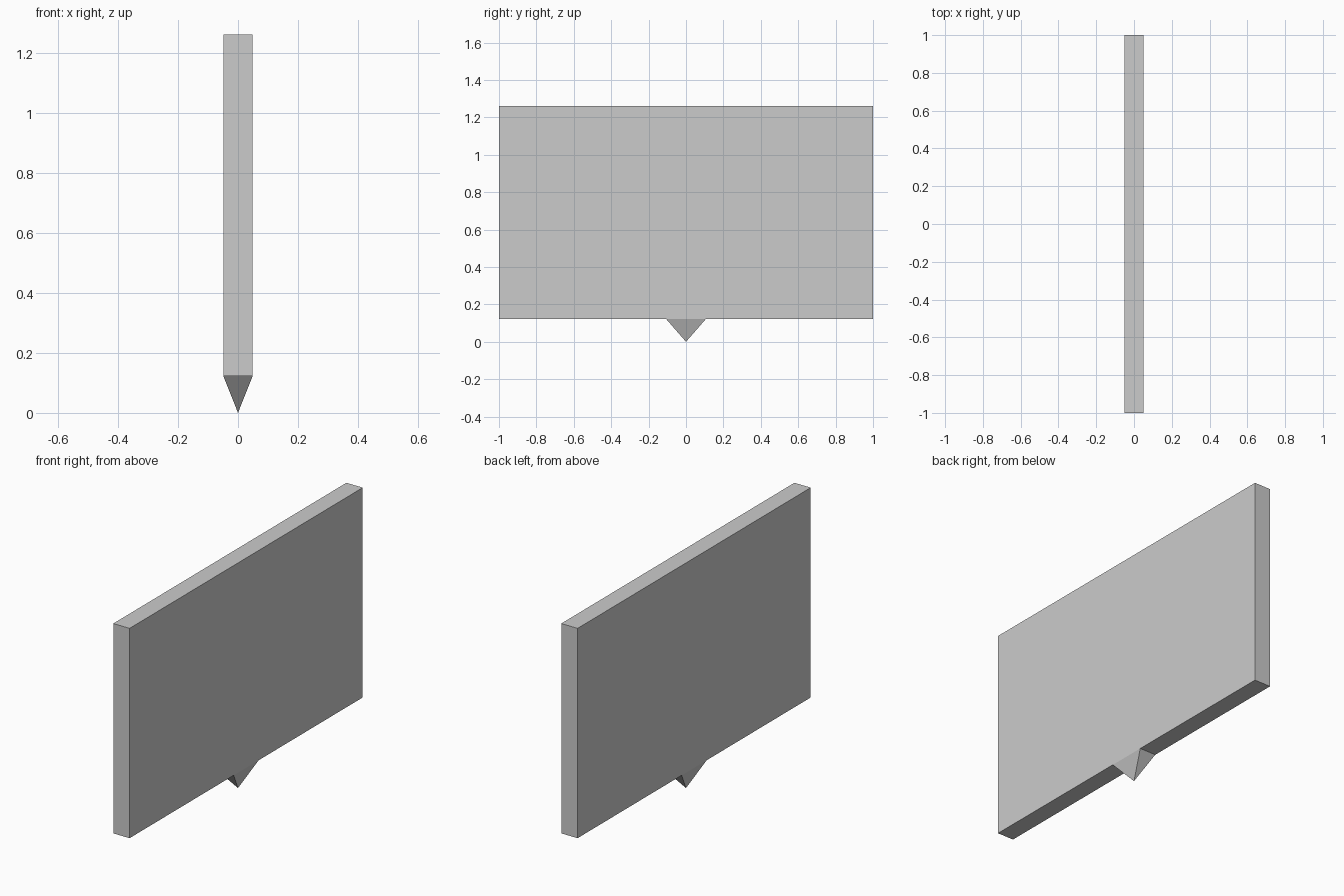
import bpy, bmesh

if "Cube" in bpy.data.objects:
    bpy.data.objects.remove(bpy.data.objects["Cube"])

HALF_T, HALF_W = 0.049, 1.0      # panel half thickness and half width
BOTTOM, TOP = 0.123, 1.262
POINTER = 0.107                  # pointer half width

bm = bmesh.new()

# Panel: side outline, with points where the pointer meets the lower edge
outline = [(-HALF_W, BOTTOM), (-POINTER, BOTTOM), (POINTER, BOTTOM),
           (HALF_W, BOTTOM), (HALF_W, TOP), (-HALF_W, TOP)]
side = bm.faces.new([bm.verts.new((-HALF_T, y, z)) for y, z in outline])
result = bmesh.ops.extrude_face_region(bm, geom=[side], use_keep_orig=True)
new_verts = [v for v in result["geom"] if isinstance(v, bmesh.types.BMVert)]
bmesh.ops.translate(bm, verts=new_verts, vec=(2 * HALF_T, 0, 0))

# Pointer: the middle of the lower edge is drawn down to a single tip
base = min(bm.faces, key=lambda f: (round(f.calc_center_median().z, 4),
                                    abs(f.calc_center_median().y)))
bmesh.ops.poke(bm, faces=[base])
tip = min(bm.verts, key=lambda v: abs(v.co.x) + abs(v.co.y))
tip.co = (0, 0, 0)

bmesh.ops.recalc_face_normals(bm, faces=bm.faces[:])
mesh = bpy.data.meshes.new("sign_panel")
bm.to_mesh(mesh)
bm.free()
panel = bpy.data.objects.new("sign_panel", mesh)
bpy.context.collection.objects.link(panel)
